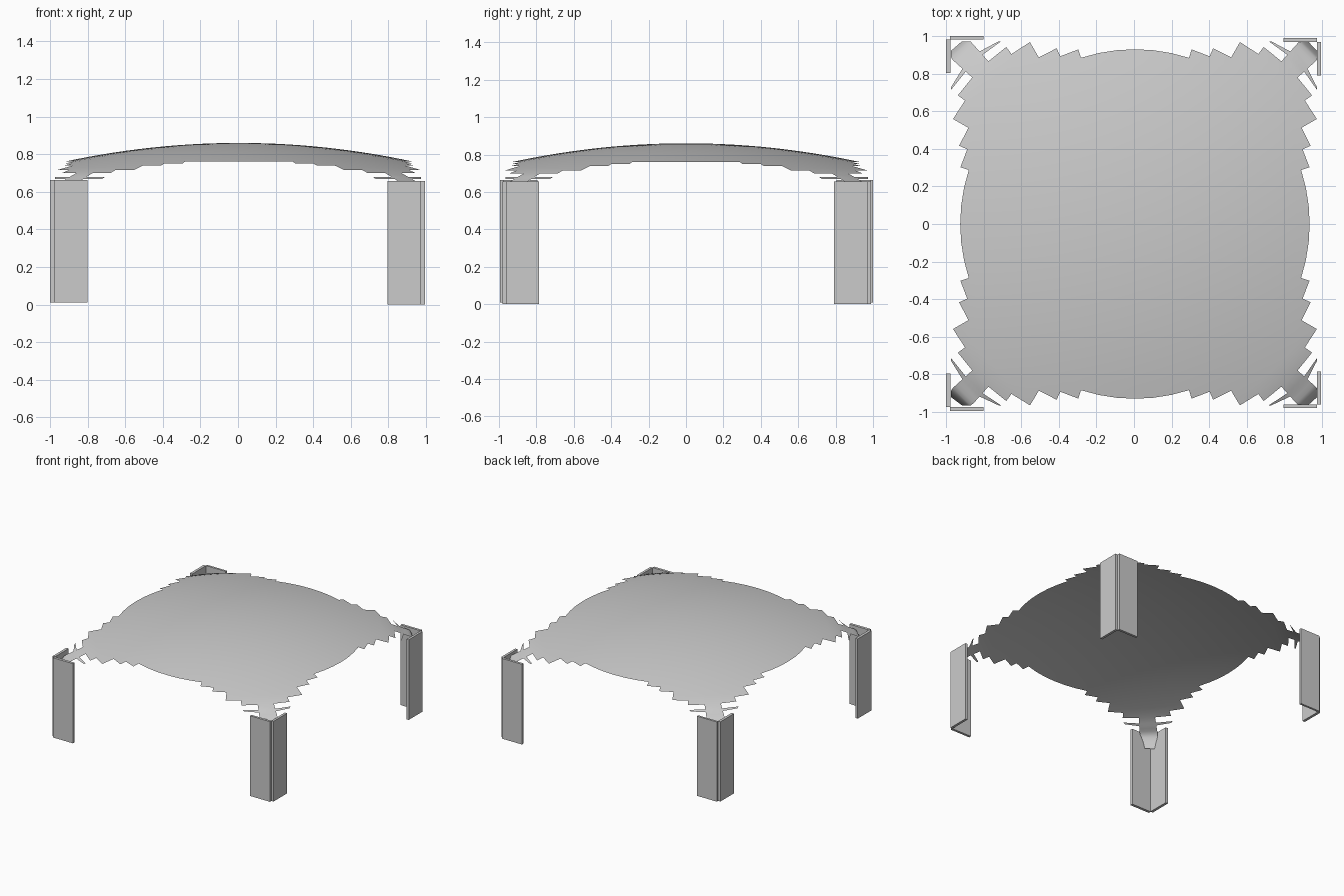
import bpy, bmesh
from math import sin, cos, radians

if "Cube" in bpy.data.objects:
    bpy.data.objects.remove(bpy.data.objects["Cube"])


def add_object(name, bm):
    mesh = bpy.data.meshes.new(name)
    bm.to_mesh(mesh)
    bm.free()
    ob = bpy.data.objects.new(name, mesh)
    bpy.context.collection.objects.link(ob)
    return ob


# Shell profile: shallow dome that turns down steeply at the four corners
def shell_z(r):
    z = 0.86 - 0.1156 * r * r
    if r > 1.14:
        z -= 0.15 * (r - 1.14)
    if r > 1.29:
        z -= 10 * (r - 1.29) ** 2
    return z


# Canopy: polar grid whose cells outside the square are dropped, leaving a toothed edge
SEGS, EDGE, STEP = 60, 0.93, 0.047
radii = [EDGE * i / 14 for i in range(1, 15)]
while radii[-1] < 1.37:
    radii.append(radii[-1] + (STEP if radii[-1] < 1.2 else STEP / 2))

bm = bmesh.new()
top = bm.verts.new((0.005, 0, 0.86))
rings = []
for r in radii:
    rings.append([bm.verts.new((0.005 + r * cos(radians(6 * k)),
                                r * sin(radians(6 * k)), shell_z(r)))
                  for k in range(SEGS)])
for k in range(SEGS):
    n = (k + 1) % SEGS
    bm.faces.new((top, rings[0][k], rings[0][n]))
    for i in range(len(radii) - 1):
        mid_r = (radii[i] + radii[i + 1]) / 2
        a = radians(6 * k + 3)
        reach = mid_r * max(abs(cos(a)), abs(sin(a)))
        limit = 0.918 if mid_r < 1.2 else 0.968
        if mid_r < EDGE or reach < limit:
            bm.faces.new((rings[i][k], rings[i + 1][k], rings[i + 1][n], rings[i][n]))
bmesh.ops.delete(bm, geom=[v for v in bm.verts if not v.link_faces], context='VERTS')
# tuck the corner flaps inside the legs
for v in bm.verts:
    v.co.x = max(-0.975, min(0.975, v.co.x))
    v.co.y = max(-0.965, min(0.972, v.co.y))
canopy = add_object("canopy", bm)
for p in canopy.data.polygons:
    p.use_smooth = True


# Legs: two thin upright plates meeting at each corner
def leg(name, plates, z0, z1):
    bm = bmesh.new()
    for x0, x1, y0, y1 in plates:
        vs = bmesh.ops.create_cube(bm, size=1)["verts"]
        for v in vs:
            v.co = (x1 if v.co.x > 0 else x0,
                    y1 if v.co.y > 0 else y0,
                    z1 if v.co.z > 0 else z0)
    add_object(name, bm)


leg("front_left_leg", [(-0.98, -0.80, -0.995, -0.973), (-1.0, -0.978, -0.973, -0.795)], 0.01, 0.663)
leg("back_left_leg", [(-0.98, -0.80, 0.983, 1.0), (-1.0, -0.978, 0.805, 0.983)], 0.01, 0.663)
leg("front_right_leg", [(0.795, 0.975, -0.98, -0.96), (0.975, 0.995, -0.96, -0.785)], 0.0, 0.657)
leg("back_right_leg", [(0.795, 0.975, 0.97, 0.99), (0.975, 0.995, 0.79, 0.97)], 0.0, 0.657)
